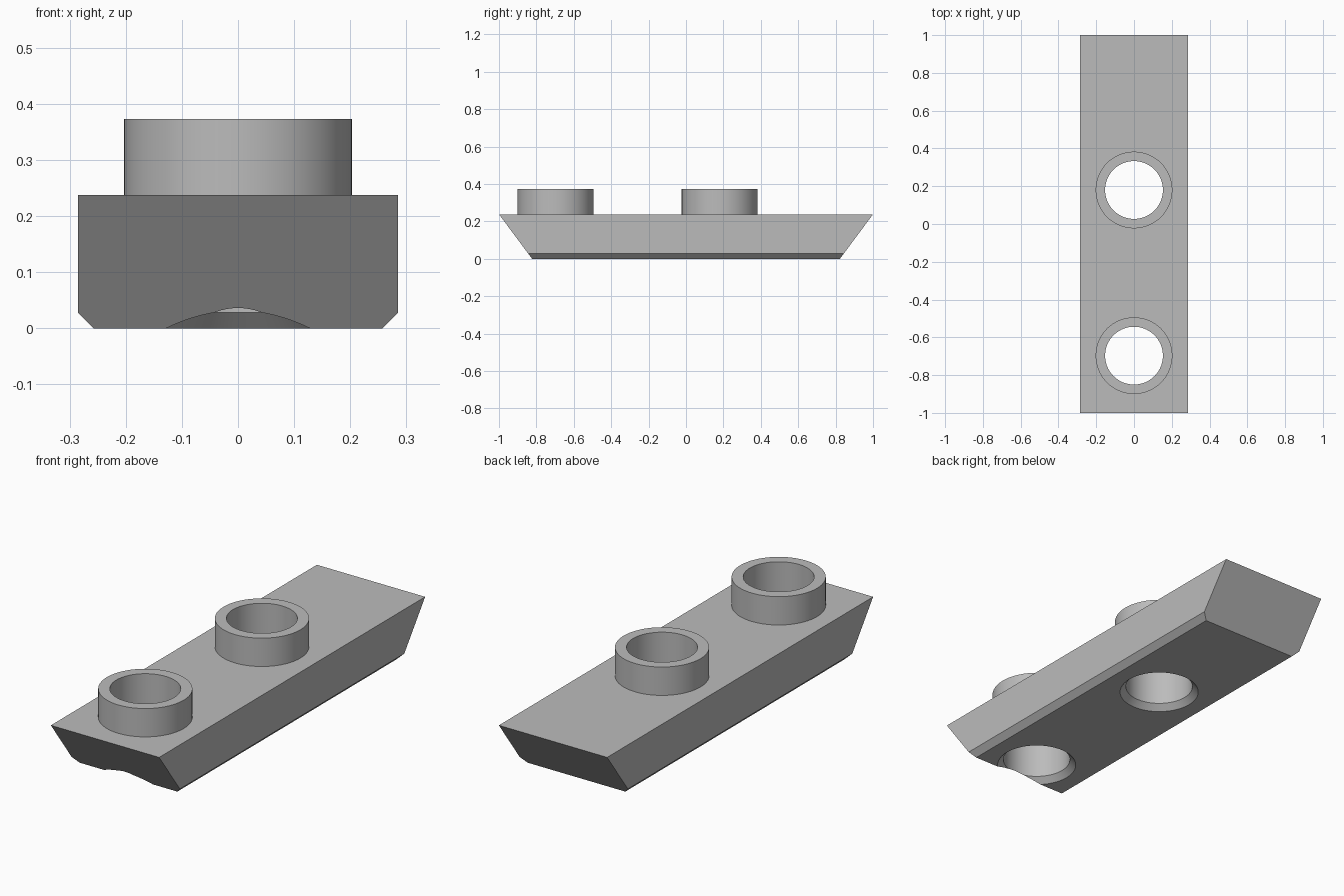
import bpy, bmesh, math

cube = bpy.data.objects.get("Cube")
if cube:
    bpy.data.objects.remove(cube, do_unlink=True)

HALF_W, HALF_L, TOP, STUD_TOP = 0.285, 1.0, 0.238, 0.373
CHAMFER, END_SLOPE = 0.028, 0.177 / 0.238
STUD_Y = (-0.697, 0.18)
HOLE_R, STUD_R, SINK_R = 0.153, 0.203, 0.18
SEGMENTS = 96

grey = bpy.data.materials.new("light grey")
grey.use_nodes = True
colour = (0.5, 0.5, 0.5, 1)
grey.diffuse_color = colour
grey.node_tree.nodes["Principled BSDF"].inputs["Base Color"].default_value = colour


def add_object(name, bm):
    bmesh.ops.recalc_face_normals(bm, faces=bm.faces)
    mesh = bpy.data.meshes.new(name)
    bm.to_mesh(mesh)
    bm.free()
    mesh.materials.append(grey)
    obj = bpy.data.objects.new(name, mesh)
    bpy.context.collection.objects.link(obj)
    return obj


def lathe(name, profile, y, closed):
    """Stack of (radius, z) rings around a vertical axis; closed joins last to first."""
    bm = bmesh.new()
    rings = []
    for r, z in profile:
        rings.append([bm.verts.new((r * math.cos(a), y + r * math.sin(a), z))
                      for a in (2 * math.pi * i / SEGMENTS for i in range(SEGMENTS))])
    pairs = list(zip(rings, rings[1:]))
    if closed:
        pairs.append((rings[-1], rings[0]))
    else:
        bm.faces.new(rings[0])
        bm.faces.new(rings[-1])
    for lower, upper in pairs:
        for i in range(SEGMENTS):
            j = (i + 1) % SEGMENTS
            bm.faces.new((lower[i], lower[j], upper[j], upper[i]))
    return add_object(name, bm)


def finish(obj):
    bpy.ops.object.select_all(action="DESELECT")
    obj.select_set(True)
    bpy.context.view_layer.objects.active = obj
    for mod in list(obj.modifiers):
        bpy.ops.object.modifier_apply(modifier=mod.name)
    bpy.ops.object.shade_smooth_by_angle(angle=math.radians(25))


# Bar: chamfered cross-section stretched between two sloping ends
bm = bmesh.new()
section = [(HALF_W - CHAMFER, 0), (HALF_W, CHAMFER), (HALF_W, TOP)]
section += [(-x, z) for x, z in reversed(section)]
front, back = [
    [bm.verts.new((x, s * (HALF_L - (TOP - z) * END_SLOPE), z)) for x, z in section]
    for s in (-1, 1)]
bm.faces.new(front)
bm.faces.new(back)
for i in range(len(section)):
    j = (i + 1) % len(section)
    bm.faces.new((front[i], front[j], back[j], back[i]))
bar = add_object("bar", bm)

# Countersunk through holes; the front one breaks into the sloping end
cutters = []
for y in STUD_Y:
    slope = (SINK_R - HOLE_R) / CHAMFER
    cutter = lathe("hole_cutter", [(SINK_R + slope * 0.02, -0.02), (HOLE_R, CHAMFER),
                                   (HOLE_R, TOP + 0.1)], y, False)
    cutter.hide_render = True
    mod = bar.modifiers.new("hole", "BOOLEAN")
    mod.operation = "DIFFERENCE"
    mod.solver = "EXACT"
    mod.object = cutter
    cutters.append(cutter)
finish(bar)
for cutter in cutters:
    bpy.data.objects.remove(cutter, do_unlink=True)

# Hollow studs standing on the bar around each hole
for name, y in zip(("front_stud", "rear_stud"), STUD_Y):
    finish(lathe(name, [(STUD_R, TOP), (STUD_R, STUD_TOP),
                        (HOLE_R, STUD_TOP), (HOLE_R, TOP)], y, True))
